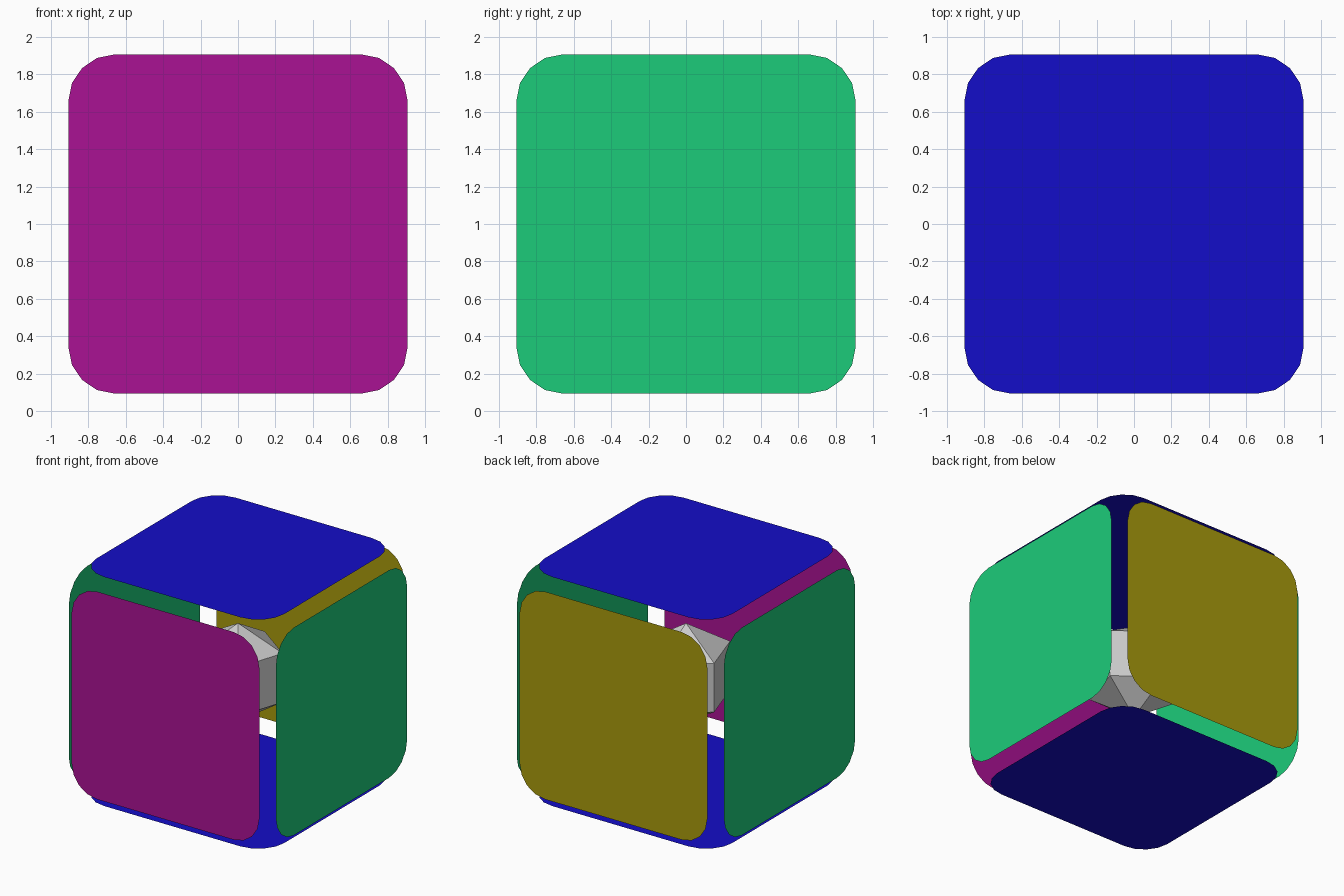
import bpy, bmesh
from math import sin, cos, pi, radians
from mathutils import Matrix, Vector

if "Cube" in bpy.data.objects:
    bpy.data.objects.remove(bpy.data.objects["Cube"])

CENTRE = Vector((0, 0, 1))
HALF, CORNER = 0.907, 0.25


def add_object(name, bm, mat=None):
    mesh = bpy.data.meshes.new(name)
    bm.to_mesh(mesh)
    bm.free()
    obj = bpy.data.objects.new(name, mesh)
    obj.location = CENTRE
    bpy.context.collection.objects.link(obj)
    if mat:
        mesh.materials.append(mat)
    return obj


def material(name, rgb):
    mat = bpy.data.materials.new(name)
    mat.diffuse_color = (*rgb, 1)
    mat.use_nodes = True
    mat.node_tree.nodes["Principled BSDF"].inputs["Base Color"].default_value = mat.diffuse_color
    return mat


magenta = material("magenta", (0.402, 0.006, 0.296))
yellow = material("yellow", (0.392, 0.328, 0.004))
green = material("green", (0.012, 0.597, 0.195))
blue = material("blue", (0.007, 0.004, 0.578))


# Flat rounded-square panel, one unit out from the centre
def panel(name, axis, angle, mat):
    bm = bmesh.new()
    inner = HALF - CORNER
    verts = []
    for quarter in range(4):
        mid = (quarter + 0.5) * pi / 2
        cx = inner if cos(mid) > 0 else -inner
        cy = inner if sin(mid) > 0 else -inner
        for step in range(5):
            a = quarter * pi / 2 + step * pi / 8
            verts.append(bm.verts.new((cx + CORNER * cos(a), cy + CORNER * sin(a), 1)))
    bm.faces.new(verts)
    bm.transform(Matrix.Rotation(radians(angle), 4, axis))
    add_object(name, bm, mat)


panel("top_panel", 'X', 0, blue)
panel("bottom_panel", 'X', 180, blue)
panel("front_panel", 'X', 90, magenta)
panel("back_panel", 'X', -90, yellow)
panel("right_panel", 'Y', 90, green)
panel("left_panel", 'Y', -90, green)

# Five-sided low-poly core: two rings capped by points
R, SIDES = 0.427, 5
bm = bmesh.new()
top = bm.verts.new((0, 0, R))
bottom = bm.verts.new((0, 0, -R))
rings = []
for z in (R / 2, -R / 2):
    rings.append([bm.verts.new((R * cos(pi / 6) * cos(pi / 2 + i * 2 * pi / SIDES),
                                R * cos(pi / 6) * sin(pi / 2 + i * 2 * pi / SIDES), z))
                  for i in range(SIDES)])
upper, lower = rings
for i in range(SIDES):
    j = (i + 1) % SIDES
    bm.faces.new((top, upper[i], upper[j]))
    bm.faces.new((upper[i], lower[i], lower[j], upper[j]))
    bm.faces.new((lower[i], bottom, lower[j]))
add_object("core", bm)
